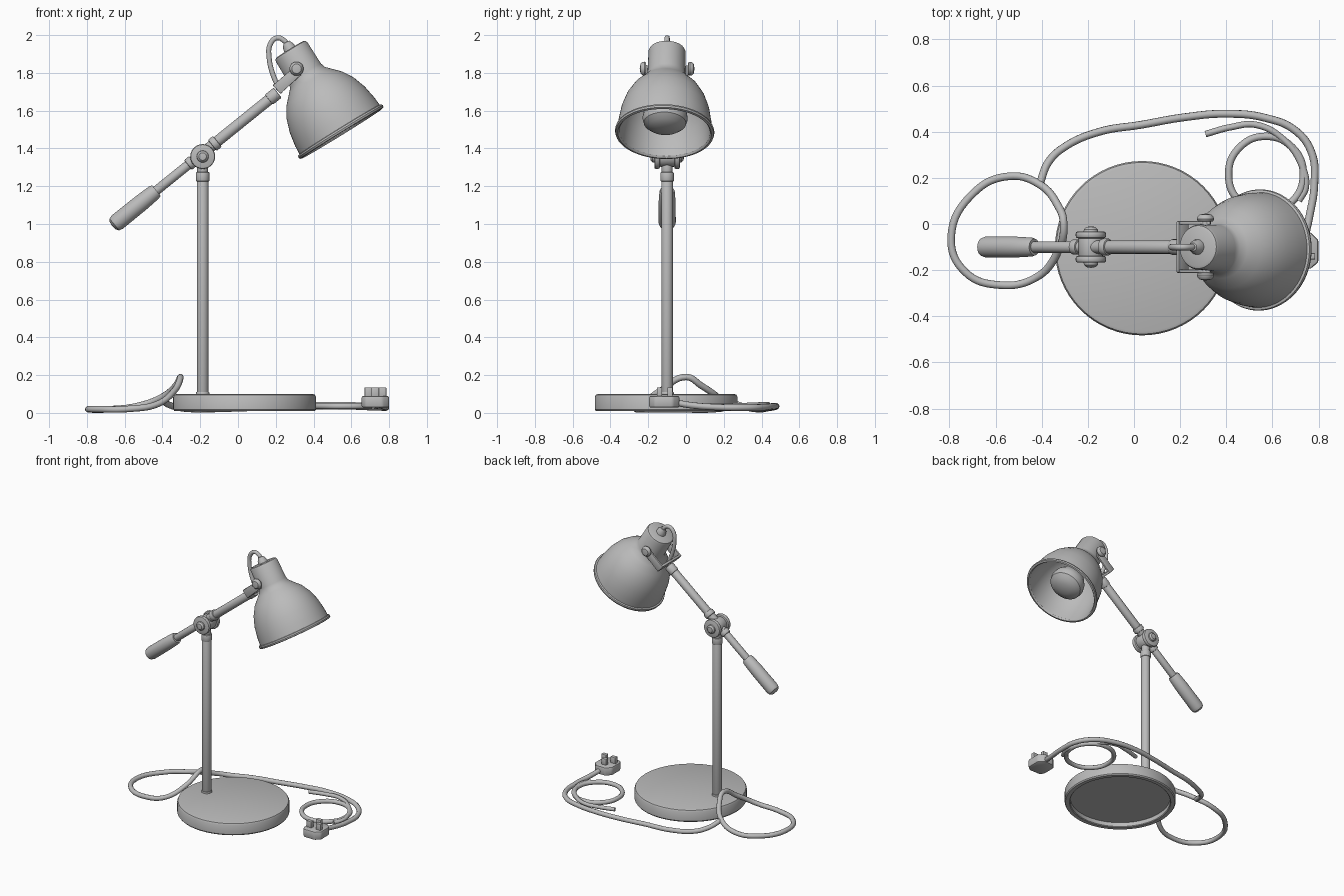
import bpy, bmesh
from math import pi, sin, cos
from mathutils import Vector

if "Cube" in bpy.data.objects:
    bpy.data.objects.remove(bpy.data.objects["Cube"])

grey = bpy.data.materials.new("plain grey")
grey.use_nodes = True
colour = (0.5, 0.5, 0.5, 1)
grey.diffuse_color = colour
grey.node_tree.nodes["Principled BSDF"].inputs["Base Color"].default_value = colour


def finish(name, bm, angle=0.6):
    bmesh.ops.recalc_face_normals(bm, faces=bm.faces)
    mesh = bpy.data.meshes.new(name)
    bm.to_mesh(mesh)
    bm.free()
    mesh.materials.append(grey)
    ob = bpy.data.objects.new(name, mesh)
    bpy.context.collection.objects.link(ob)
    bpy.ops.object.select_all(action='DESELECT')
    ob.select_set(True)
    bpy.context.view_layer.objects.active = ob
    bpy.ops.object.shade_smooth_by_angle(angle=angle)
    return ob


def lathe(name, profile, origin, axis, sides=32):
    """Revolve (radius, distance) pairs about an axis from origin."""
    bm = bmesh.new()
    verts = [bm.verts.new((r, 0, d)) for r, d in profile]
    edges = [bm.edges.new(pair) for pair in zip(verts, verts[1:])]
    bmesh.ops.spin(bm, geom=verts + edges, cent=(0, 0, 0), axis=(0, 0, 1),
                   angle=2 * pi, steps=sides, use_duplicate=False)
    bmesh.ops.remove_doubles(bm, verts=bm.verts, dist=0.0005)
    ob = finish(name, bm)
    ob.rotation_euler = Vector(axis).to_track_quat('Z', 'Y').to_euler()
    ob.location = origin
    return ob


def rod(name, start, end, radius, bevel=0.006, sides=24):
    start, end = Vector(start), Vector(end)
    length = (end - start).length
    profile = [(0, 0), (radius - bevel, 0)]
    profile += [(radius - bevel + bevel * sin(a), bevel - bevel * cos(a)) for a in (pi / 4, pi / 2)]
    profile += [(r, length - d) for r, d in reversed(profile)]
    return lathe(name, profile, start, end - start, sides)


def cord(name, points, radius=0.017, cyclic=False):
    curve = bpy.data.curves.new(name, 'CURVE')
    curve.dimensions = '3D'
    curve.bevel_depth = radius
    curve.bevel_resolution = 3
    curve.resolution_u = 8
    curve.use_fill_caps = True
    spline = curve.splines.new('BEZIER')
    spline.bezier_points.add(len(points) - 1)
    for bp, co in zip(spline.bezier_points, points):
        bp.co = co
        bp.handle_left_type = bp.handle_right_type = 'AUTO'
    spline.use_cyclic_u = cyclic
    curve.materials.append(grey)
    ob = bpy.data.objects.new(name, curve)
    bpy.context.collection.objects.link(ob)
    return ob


def prism(name, outline, low, high, bevel, along_y=False):
    """Extrude a 2D outline upward, or along y for an x-z outline."""
    bm = bmesh.new()
    place = (lambda p, h: (p[0], h, p[1])) if along_y else (lambda p, h: (p[0], p[1], h))
    face = bm.faces.new([bm.verts.new(place(p, low)) for p in outline])
    geom = bmesh.ops.extrude_face_region(bm, geom=[face])["geom"]
    shift = Vector(place((0, 0), high - low))
    bmesh.ops.translate(bm, vec=shift, verts=[v for v in geom if isinstance(v, bmesh.types.BMVert)])
    bmesh.ops.bevel(bm, geom=bm.edges[:], offset=bevel, segments=2, affect='EDGES', profile=0.5)
    return finish(name, bm)


# Round base, hollow underneath
lathe("base", [(0, 0.1), (0.36, 0.1), (0.372, 0.096), (0.378, 0.085), (0.378, 0.018),
               (0.372, 0.01), (0.345, 0.01), (0.34, 0.015), (0.34, 0.045), (0, 0.045)],
      (0.035, -0.105, 0), (0, 0, 1), 64)

# Post with collars
Y = -0.1
PX = -0.187
rod("post", (PX, Y, 0.09), (PX, Y, 1.24), 0.031)
rod("post_foot", (PX, Y, 0.09), (PX, Y, 0.112), 0.036)
rod("post_collar", (PX, Y, 1.225), (PX, Y, 1.275), 0.036)
rod("post_neck", (PX, Y, 1.26), (PX, Y, 1.33), 0.029)

# Sloping arm
pivot = Vector((PX, Y, 1.375))
arm_dir = Vector((0.778, 0, 0.628)).normalized()


def on_arm(t):
    return pivot + arm_dir * t


rod("lower_arm", on_arm(-0.34), on_arm(0), 0.025)
rod("upper_arm", on_arm(0), on_arm(0.5), 0.029)
lathe("handle", [(0, 0), (0.025, 0.003), (0.04, 0.014), (0.046, 0.035), (0.045, 0.2),
                 (0.041, 0.285), (0.036, 0.3), (0, 0.3)], on_arm(-0.615), arm_dir)
for label, t, radius in (("lower_arm_collar", -0.1, 0.033), ("upper_arm_collar", 0.065, 0.037)):
    rod(label, on_arm(t), on_arm(t + 0.035), radius)
rod("arm_end_collar", on_arm(0.45), on_arm(0.51), 0.034)

# Tilting joint: body, cheek discs and bolts
JZ = 1.357
rod("joint_body", (PX, Y - 0.045, JZ), (PX, Y + 0.045, JZ), 0.054, 0.01)
for side, word in ((-1, "front"), (1, "back")):
    rod(word + "_joint_disc", (PX, Y + side * 0.038, JZ), (PX, Y + side * 0.068, JZ), 0.066, 0.01)
    lathe(word + "_joint_bolt", [(0.032, 0), (0.03, 0.012), (0.02, 0.022), (0, 0.025)],
          (PX, Y + side * 0.065, JZ), (0, side, 0))

# Shade with cap, rolled rim and inner wall
top = Vector((0.275, Y, 1.925))
axis = Vector((0.525, -0.025, -0.85)).normalized()
outer = [(0, 0), (0.082, 0), (0.093, 0.005), (0.098, 0.016), (0.1, 0.15), (0.107, 0.175),
         (0.13, 0.2), (0.173, 0.245), (0.209, 0.305), (0.233, 0.375), (0.246, 0.45), (0.25, 0.5)]
rim = [(0.26, 0.503), (0.263, 0.512), (0.26, 0.522), (0.248, 0.525), (0.24, 0.515)]
inner = [(r - 0.01, d + 0.004) for r, d in reversed(outer[4:11])]
lathe("shade", outer + rim + inner + [(0.09, 0.06), (0, 0.06)], top, axis, 64)

# Bulb and its socket
lathe("socket", [(0, 0.06), (0.06, 0.06), (0.06, 0.28), (0.05, 0.29), (0, 0.29)], top, axis)
lathe("bulb", [(0.045, 0.27), (0.06, 0.31), (0.095, 0.36), (0.115, 0.4), (0.12, 0.43),
               (0.112, 0.46), (0.085, 0.482), (0.045, 0.495), (0, 0.499)], top, axis)

# Yoke holding the shade
yoke = [(0.185, 1.735), (0.225, 1.69), (0.335, 1.79), (0.33, 1.84), (0.29, 1.825)]
HX, HZ = 0.31, 1.822
for side, word in ((-1, "front"), (1, "back")):
    a, b = sorted((Y + side * 0.098, Y + side * 0.112))
    prism(word + "_yoke_plate", yoke, a, b, 0.003, True)
    lathe(word + "_yoke_knob", [(0.015, 0), (0.015, 0.015), (0.033, 0.017), (0.037, 0.026),
                                (0.035, 0.036), (0.025, 0.046), (0, 0.05)],
          (HX, Y + side * 0.095, HZ), (0, side, 0))
prism("yoke_bridge", [(0.183, 1.735), (0.225, 1.688), (0.237, 1.7), (0.195, 1.747)],
      Y - 0.11, Y + 0.11, 0.003, True)

# Grommet and short cable from cap to arm
lathe("grommet", [(0.034, -0.005), (0.03, 0.018), (0.018, 0.04), (0, 0.045)],
      top - axis * 0.002, (-0.45, 0, 0.89))
cord("cap_cable", [(0.268, Y, 1.935), (0.245, Y, 1.97), (0.205, Y, 1.985), (0.17, Y, 1.95),
                   (0.165, Y, 1.88), (0.182, Y, 1.8), (0.215, Y, 1.72)], 0.014)

# Mains cord: raised left loop, long run, coil and loose strand
cord("left_loop", [(-0.305, 0, 0.19), (-0.33, 0.08, 0.145), (-0.41, 0.172, 0.08), (-0.54, 0.207, 0.035),
                   (-0.69, 0.14, 0.019), (-0.793, -0.06, 0.019), (-0.73, -0.21, 0.019),
                   (-0.58, -0.265, 0.021), (-0.43, -0.235, 0.045), (-0.335, -0.13, 0.12)], cyclic=True)
cord("long_cord", [(-0.41, 0.17, 0.075), (-0.37, 0.27, 0.045), (-0.3, 0.335, 0.025), (-0.15, 0.4, 0.02),
                   (0.03, 0.43, 0.025), (0.22, 0.463, 0.03), (0.4, 0.478, 0.035), (0.57, 0.46, 0.035),
                   (0.7, 0.405, 0.03), (0.77, 0.31, 0.028), (0.782, 0.17, 0.03), (0.76, 0.03, 0.04),
                   (0.74, -0.06, 0.055)])
coil = [(0.572 + 0.162 * cos(a), 0.215 + 0.165 * sin(a), 0.035) for a in [i * pi / 4 for i in range(8)]]
cord("coil", coil, 0.016, True)
cord("loose_strand", [(0.31, 0.39, 0.045), (0.42, 0.42, 0.045), (0.53, 0.43, 0.045), (0.65, 0.365, 0.042),
                      (0.725, 0.26, 0.038), (0.745, 0.16, 0.036), (0.715, 0.1, 0.035)], 0.014)

# Plug lying with its pins upward
prism("plug_body", [(0.675, -0.195), (0.765, -0.195), (0.8, -0.165), (0.8, -0.07),
                    (0.765, -0.035), (0.69, -0.035), (0.655, -0.07), (0.655, -0.165)], 0.028, 0.09, 0.01)
for word, x, y in (("left_pin", 0.765, -0.14), ("right_pin", 0.69, -0.14), ("middle_pin", 0.727, -0.085)):
    prism(word, [(x - 0.02, y - 0.014), (x + 0.02, y - 0.014), (x + 0.02, y + 0.014), (x - 0.02, y + 0.014)],
          0.08, 0.135, 0.004)
